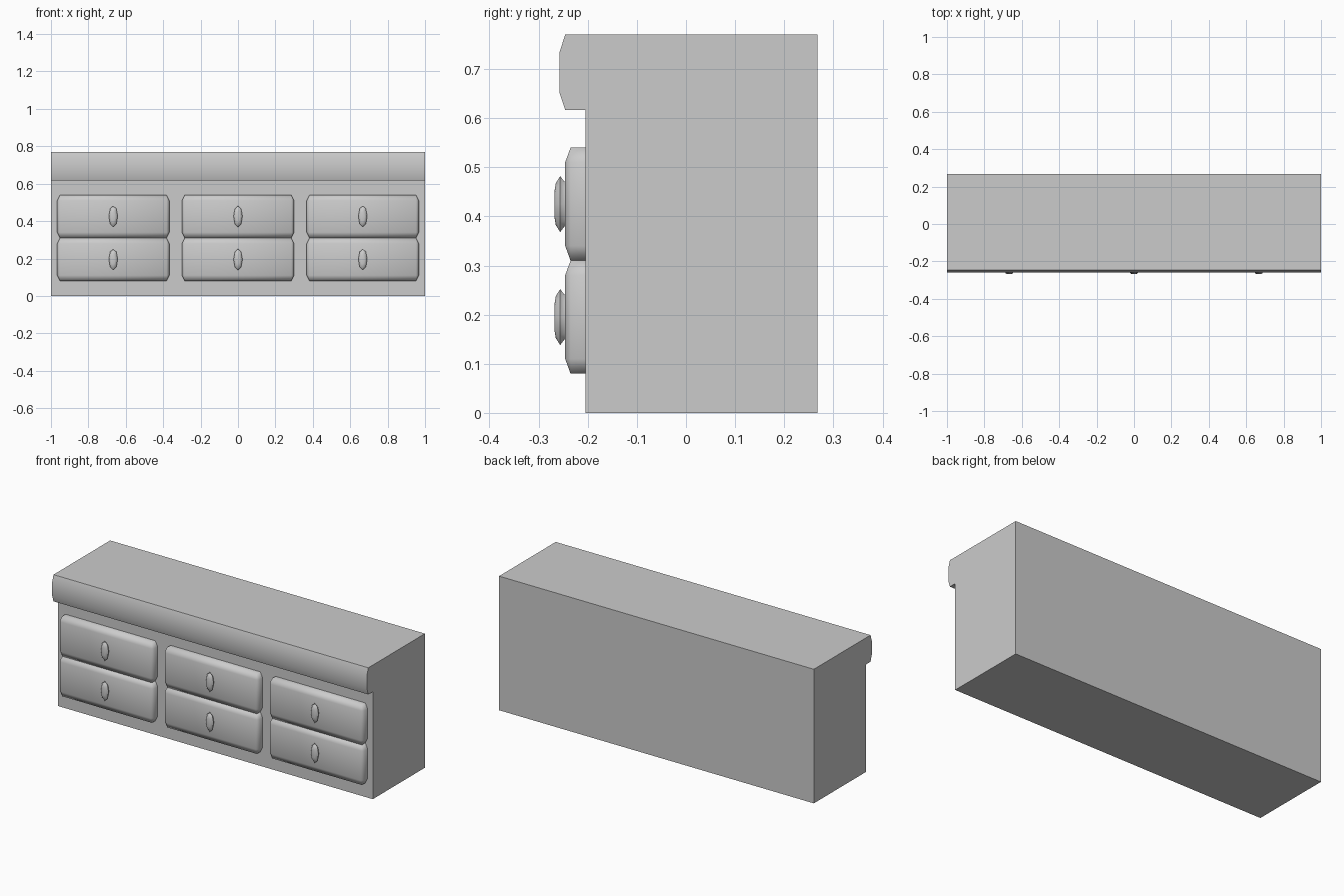
import bpy
import math

if "Cube" in bpy.data.objects:
    bpy.data.objects.remove(bpy.data.objects["Cube"])

grey = bpy.data.materials.new("plain_grey")
grey.use_nodes = True
colour = (0.6, 0.6, 0.6, 1)
grey.diffuse_color = colour
grey.node_tree.nodes["Principled BSDF"].inputs["Base Color"].default_value = colour


def loft(name, rings, smooth_angle):
    """Skin a list of equal-length rings and cap both ends."""
    n = len(rings[0])
    verts = [p for ring in rings for p in ring]
    faces = [tuple(range(n)), tuple(range(len(verts) - 1, len(verts) - n - 1, -1))]
    for k in range(len(rings) - 1):
        a, b = k * n, (k + 1) * n
        faces += [(a + i, b + i, b + (i + 1) % n, a + (i + 1) % n) for i in range(n)]
    mesh = bpy.data.meshes.new(name)
    mesh.from_pydata(verts, [], faces)
    mesh.materials.append(grey)
    obj = bpy.data.objects.new(name, mesh)
    bpy.context.collection.objects.link(obj)
    bpy.ops.object.select_all(action='DESELECT')
    obj.select_set(True)
    bpy.context.view_layer.objects.active = obj
    # Merge doubled corners and make the normals consistent
    bpy.ops.object.mode_set(mode='EDIT')
    bpy.ops.mesh.select_all(action='SELECT')
    bpy.ops.mesh.remove_doubles(threshold=0.0001)
    bpy.ops.mesh.normals_make_consistent(inside=False)
    bpy.ops.object.mode_set(mode='OBJECT')
    bpy.ops.object.shade_smooth_by_angle(angle=math.radians(smooth_angle))
    return obj


# Cabinet body with the overhanging, chamfered top lip
profile = [(0.268, 0), (0.268, 0.77), (-0.246, 0.77), (-0.258, 0.732),
           (-0.258, 0.653), (-0.246, 0.617), (-0.205, 0.617), (-0.205, 0)]
loft("cabinet_body", [[(x, y, z) for y, z in profile] for x in (-1, 1)], 40)


def drawer_ring(cx, cz, y, w, h, cut_x, cut_z):
    """Rectangle with cut corners, facing the front."""
    ring = []
    for sx, sz in ((1, 1), (-1, 1), (-1, -1), (1, -1)):
        pair = [(cx + sx * w, y, cz + sz * (h - cut_z)),
                (cx + sx * (w - cut_x), y, cz + sz * h)]
        ring += pair if sx * sz > 0 else pair[::-1]
    return ring


def add_drawer(name, cx, cz):
    w, h, ix, iz = 0.3, 0.115, 0.015, 0.03
    loft(name + "_front", [
        drawer_ring(cx, cz, -0.2, w, h, ix, iz),
        drawer_ring(cx, cz, -0.235, w, h, ix, iz),
        drawer_ring(cx, cz, -0.246, w - ix, h - iz, 0, 0)], 75)


def add_knob(name, cx, cz, sides=8):
    rings = []
    for y, r in ((-0.24, 0.046), (-0.248, 0.046), (-0.256, 0.057),
                 (-0.265, 0.043), (-0.268, 0.025)):
        angles = [2 * math.pi * i / sides for i in range(sides)]
        rings.append([(cx + 0.42 * r * math.cos(a), y, cz + r * math.sin(a)) for a in angles])
    loft(name + "_knob", rings, 50)


# Three columns of two drawers, each with an oval knob
for column, cx in (("right", -0.667), ("middle", 0), ("left", 0.667)):
    for row, cz in (("lower", 0.195), ("upper", 0.425)):
        name = f"{column}_{row}_drawer"
        add_drawer(name, cx, cz)
        add_knob(name, cx, cz)
